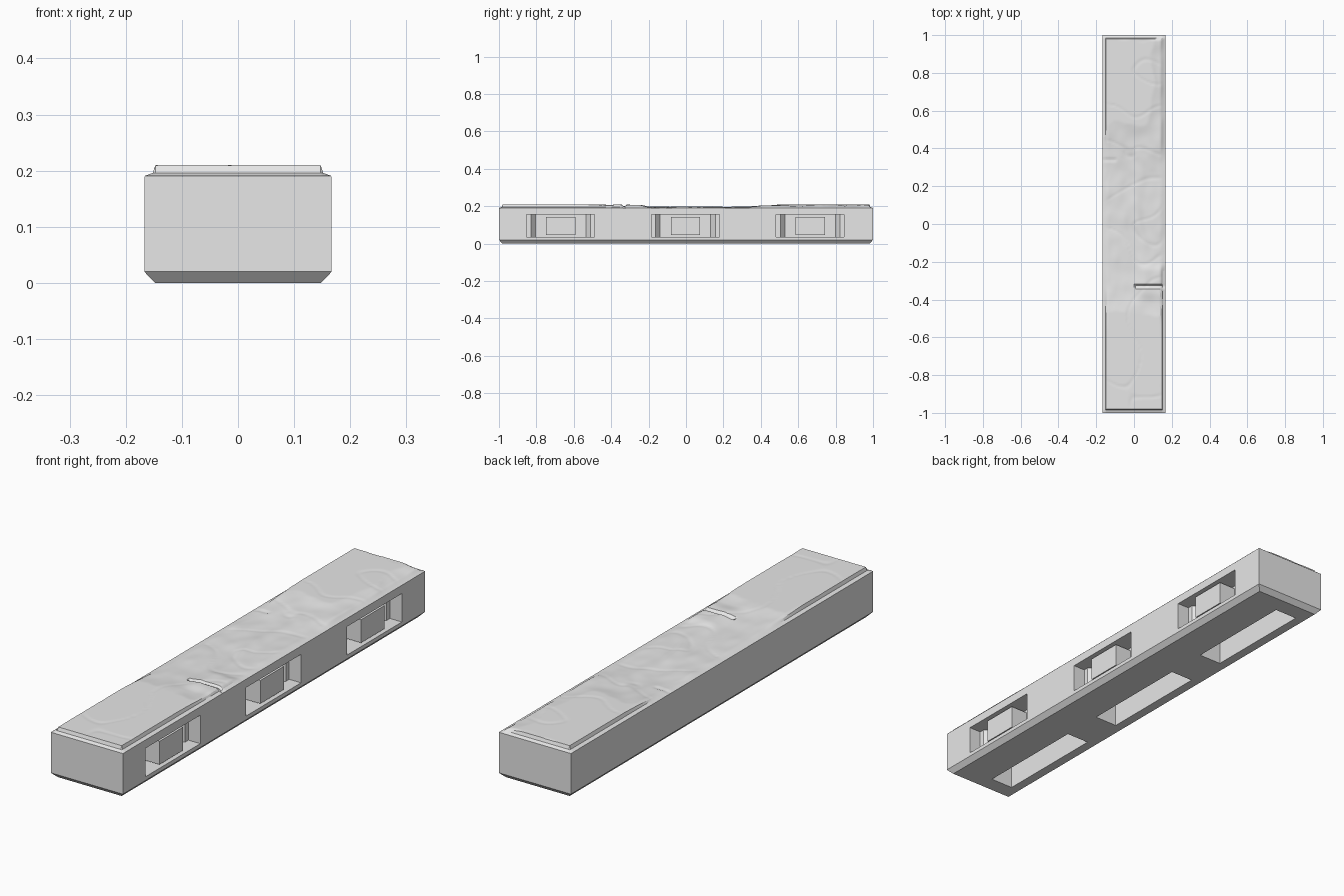
import bpy, bmesh
from mathutils import Vector, noise

if "Cube" in bpy.data.objects:
    bpy.data.objects.remove(bpy.data.objects["Cube"], do_unlink=True)

HX, HY, BODY_TOP, RIM = 0.167, 1.0, 0.19, 0.015
BAYS = (-0.67, -0.003, 0.664)

stone = bpy.data.materials.new("light_grey_stone")
stone.use_nodes = True
stone.diffuse_color = (0.8, 0.8, 0.8, 1)
stone.node_tree.nodes["Principled BSDF"].inputs["Base Color"].default_value = (0.8, 0.8, 0.8, 1)


def finish(bm, name):
    bmesh.ops.recalc_face_normals(bm, faces=bm.faces)
    mesh = bpy.data.meshes.new(name)
    bm.to_mesh(mesh)
    bm.free()
    mesh.materials.append(stone)
    obj = bpy.data.objects.new(name, mesh)
    bpy.context.collection.objects.link(obj)
    return obj


def loft(bm, rings):
    """Closed solid through equal-length rings of points."""
    loops = [[bm.verts.new(p) for p in ring] for ring in rings]
    n = len(loops[0])
    for a, b in zip(loops, loops[1:]):
        for i in range(n):
            j = (i + 1) % n
            bm.faces.new((a[i], a[j], b[j], b[i]))
    bm.faces.new(loops[0][::-1])
    bm.faces.new(loops[-1])


def prism(bm, outline, z0, z1):
    loft(bm, [[(x, y, z) for x, y in outline] for z in (z0, z1)])


def rect(x0, x1, y0, y1):
    return [(x0, y0), (x1, y0), (x1, y1), (x0, y1)]


# Body with a chamfered foot
bm = bmesh.new()
loft(bm, [[(x, y, z) for x, y in rect(-HX + i, HX - i, -HY + i, HY - i)]
          for i, z in ((0.019, 0), (0, 0.02), (0, BODY_TOP))])
body = finish(bm, "stone_body")

# Stepped side recesses and underside slots
bm = bmesh.new()
half = [(0.25, 0.182), (0.112, 0.182), (0.112, 0.16), (0.082, 0.135)]
for c in BAYS:
    outline = [(x, c - y) for x, y in half] + [(x, c + y) for x, y in reversed(half)]
    prism(bm, outline, 0.036, 0.155)
    prism(bm, rect(-0.108, -0.003, c - 0.243, c + 0.243), -0.05, 0.155)
cutter = finish(bm, "recess_cutter")
cutter.hide_render = True
cut = body.modifiers.new("recesses", "BOOLEAN")
cut.object, cut.operation, cut.solver = cutter, "DIFFERENCE", "EXACT"
bpy.context.view_layer.objects.active = body
bpy.ops.object.modifier_apply(modifier=cut.name)
bpy.data.objects.remove(cutter, do_unlink=True)

# Blocks standing in the recesses
for i, c in enumerate(BAYS):
    bm = bmesh.new()
    prism(bm, rect(0.075, 0.16, c - 0.078, c + 0.078), 0.046, 0.143)
    finish(bm, f"recess_block_{i + 1}")


# Worn slab on top
def smooth(a, b, t):
    t = max(0, min(1, (t - a) / (b - a)))
    return t * t * (3 - 2 * t)


def slab_height(x, y):
    d = min(HX - abs(x), HY - abs(y))
    crisp = 0.006 * d / RIM if d <= RIM + 1e-5 else 0.02
    # High at both ends, worn low through the middle
    ends = max(1 - smooth(-0.65, -0.2, y), smooth(0.3, 0.65, y))
    worn = 0.006 + 0.021 * ends
    worn += 0.007 * smooth(0, 0.06, x) * smooth(-0.42, -0.36, y) * (1 - smooth(-0.25, -0.2, y))
    worn -= 0.014 * smooth(0.05, 0.15, x) * smooth(0.4, 0.6, y)
    p = Vector((x * 9, y * 6, 0))
    warp = noise.noise(p * 0.5) * 1.2
    worn += 0.005 * noise.noise(p + Vector((warp, warp, 3)))
    worn += 0.002 * noise.noise(p * 2.3)
    h = min(crisp, max(worn, 0.003) * min(1, d / 0.03 + 0.1))
    # Meandering cracks and short straight grooves
    vein = abs(noise.noise(Vector((x * 5 + 7, y * 5 + warp * 0.3, 1))))
    h -= 0.002 * max(0, 1 - vein / 0.05) * smooth(0.01, 0.04, d)
    if x > 0:
        h -= 0.012 * max(0, 1 - abs(y + 0.33) / 0.012)
    if x < -0.09:
        h -= 0.004 * max(0, 1 - abs(y - 0.34) / 0.012)
    return BODY_TOP + max(h, 0.0004)


def spaced(h, n):
    inner = h - RIM - 0.005
    return [-h, -h + RIM] + [-inner + 2 * inner * i / n for i in range(n + 1)] + [h - RIM, h]


bm = bmesh.new()
xs, ys = spaced(HX, 36), spaced(HY, 240)
grid = [[bm.verts.new((x, y, slab_height(x, y))) for x in xs] for y in ys]
for a, b in zip(grid, grid[1:]):
    for i in range(len(xs) - 1):
        bm.faces.new((a[i], a[i + 1], b[i + 1], b[i]))
slab = finish(bm, "worn_top_slab")
if slab.data.polygons[len(slab.data.polygons) // 2].normal.z < 0:
    slab.data.flip_normals()
bpy.ops.object.select_all(action="DESELECT")
slab.select_set(True)
bpy.context.view_layer.objects.active = slab
bpy.ops.object.shade_smooth_by_angle(angle=0.5)
